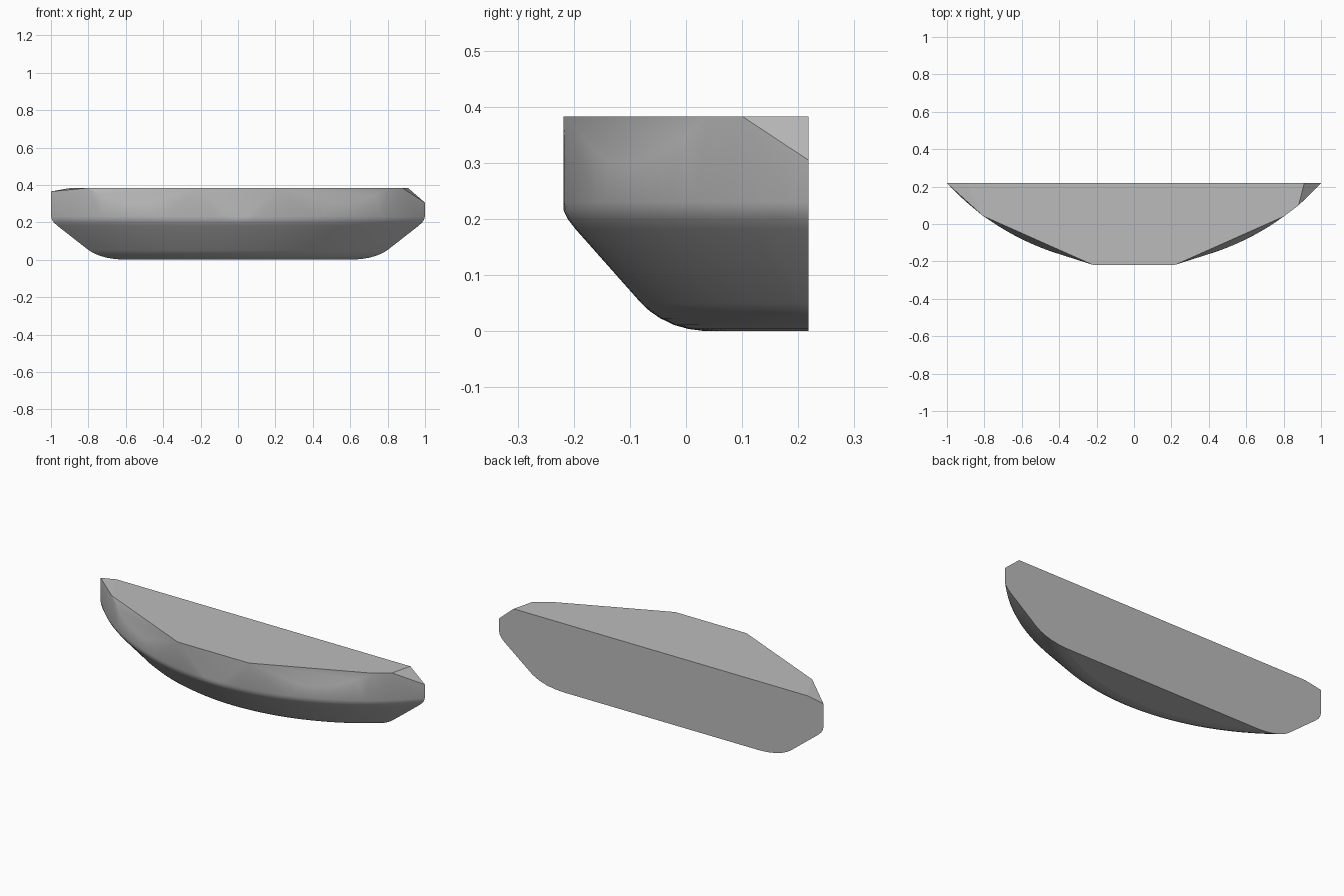
import bpy, bmesh, math

cube = bpy.data.objects.get("Cube")
if cube:
    bpy.data.objects.remove(cube, do_unlink=True)

BACK, FRONT, TOP = 0.218, -0.218, 0.383
CENTRE_Y, R = 1.135, 1.356


def arc_y(x):
    """Front curve of the round wall."""
    return max(FRONT, CENTRE_Y - math.sqrt(R * R - x * x))


def arc_ring(inset, z, count=44):
    """Arc concentric with the wall, ending on the flat back."""
    r = R - inset
    half = math.acos((CENTRE_Y - BACK) / r)
    ring = []
    for i in range(count + 1):
        a = half * (2 * i / count - 1)
        y = min(BACK, max(FRONT, CENTRE_Y - r * math.cos(a)))
        ring.append((r * math.sin(a), BACK if i in (0, count) else y, z))
    return ring


def scallop(x0, x1, depth, count=8):
    """Shallow dip of the upper wall between two rim corners."""
    pts = []
    for i in range(count + 1):
        t = i / count
        x = x0 + (x1 - x0) * t
        pts.append((x, arc_y(x), TOP - depth * 4 * t * (1 - t)))
    return pts


# Rounded lower profile: inward offset and height
profile = [(0, 0.23), (0.003, 0.215), (0.01, 0.2), (0.024, 0.182),
           (0.141, 0.05), (0.156, 0.036), (0.175, 0.023), (0.2, 0.011),
           (0.225, 0.004), (0.255, 0)]
points = [p for inset, z in profile for p in arc_ring(inset, z)]

# Upper wall with its shallow facets
points += scallop(0.27, 0.8, 0.085) + scallop(-0.8, -0.27, 0.085)
points += scallop(0.8, 0.88, 0.01, 4)

# Rim corners, with a chamfer at one end and a slight tilt at the other
rim = [(-0.9, BACK), (-0.81, 0.045), (-0.22, FRONT), (0.22, FRONT),
       (0.88, 0.1), (0.91, BACK)]
points += [(x, y, TOP) for x, y in rim]
points += [(1.0, BACK, 0.305), (-1.0, BACK, 0.365)]

# Solid body wrapped around the guide points
bm = bmesh.new()
verts = [bm.verts.new(p) for p in points]
hull = bmesh.ops.convex_hull(bm, input=verts)
bmesh.ops.delete(bm, geom=[v for v in bm.verts if not v.link_faces], context='VERTS')
bmesh.ops.dissolve_limit(bm, angle_limit=0.004, verts=bm.verts, edges=bm.edges)
bmesh.ops.recalc_face_normals(bm, faces=bm.faces)


def is_cap(face):
    n = face.normal
    return max(n.y, n.z, -n.z) > 0.999


# Smooth wall, crisp caps
for f in bm.faces:
    f.smooth = not is_cap(f)
for e in bm.edges:
    e.smooth = (not any(is_cap(f) for f in e.link_faces) or
                all(f.normal.z < -0.9 for f in e.link_faces))
    if e.calc_face_angle(0) > math.radians(30):
        e.smooth = False

mesh = bpy.data.meshes.new("hull_body")
bm.to_mesh(mesh)
bm.free()
body = bpy.data.objects.new("hull_body", mesh)
bpy.context.collection.objects.link(body)

grey = bpy.data.materials.new("plain_grey")
grey.use_nodes = True
colour = (0.5, 0.5, 0.5, 1)
grey.diffuse_color = colour
grey.node_tree.nodes["Principled BSDF"].inputs["Base Color"].default_value = colour
mesh.materials.append(grey)
